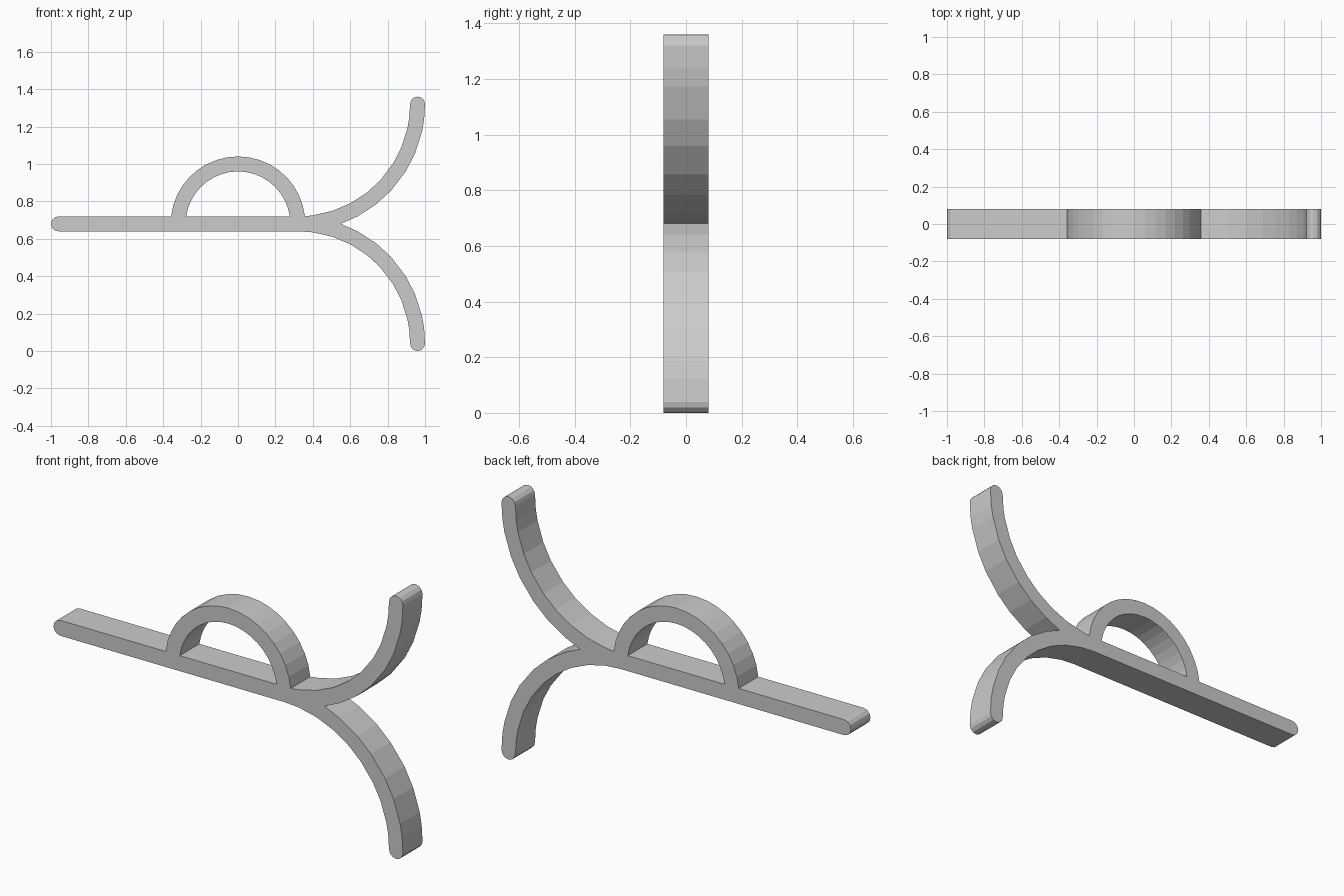
import bpy
import bmesh
from math import sin, cos, radians, degrees, asin

cube = bpy.data.objects.get("Cube")
if cube:
    bpy.data.objects.remove(cube, do_unlink=True)

MID = 0.68        # height of the bar's centre line
HALF = 0.04       # half the strip thickness
DEPTH = 0.08      # half the extrusion depth
ARM_X, ARM_Z = 0.32, MID + 0.64    # centre of the upper arm's curve


def arc(cx, cz, r, angles):
    return [(cx + r * cos(radians(a)), cz + r * sin(radians(a))) for a in angles]


def sweep(start, end, steps):
    return [start + (end - start) * i / steps for i in range(steps + 1)]


# Arch, standing on the top of the bar
def arch(r):
    foot = degrees(asin(HALF / r))
    return arc(0, MID, r, sweep(180 - foot, foot, 18))


# Upper arm: inner curve, round tip, outer curve down to the fork
facets = [0, -7, -12.5, -23, -32, -43, -52, -62]
fork = -degrees(asin(0.64 / 0.68))
arm = arc(ARM_X, ARM_Z, 0.60, [-82, -72] + facets[::-1])
arm += arc(ARM_X + 0.64, ARM_Z, HALF, sweep(180, 0, 6)[1:-1])
arm += arc(ARM_X, ARM_Z, 0.68, facets + [fork])

# Lower arm mirrors the upper one
lower_arm = [(x, 2 * MID - z) for x, z in arm[-2::-1]]

# Whole outline: round bar end, arch, both arms, back along the bar
bar_end = arc(-0.96, MID, HALF, sweep(270, 90, 6))
outline = bar_end + arch(0.36) + arm + lower_arm + [(ARM_X, MID - HALF)]

# Filled profile with the arch opening, extruded along y
bm = bmesh.new()
edges = []
for loop in (outline, arch(0.28)):
    verts = [bm.verts.new((x, -DEPTH, z)) for x, z in loop]
    edges += [bm.edges.new((v, verts[i - 1])) for i, v in enumerate(verts)]
bmesh.ops.triangle_fill(bm, edges=edges, use_beauty=True, normal=(0, -1, 0))
front = bm.faces[:]
result = bmesh.ops.extrude_face_region(bm, geom=front, use_keep_orig=True)
moved = [g for g in result["geom"] if isinstance(g, bmesh.types.BMVert)]
bmesh.ops.translate(bm, verts=moved, vec=(0, 2 * DEPTH, 0))
bmesh.ops.recalc_face_normals(bm, faces=bm.faces[:])

mesh = bpy.data.meshes.new("forked_bracket")
bm.to_mesh(mesh)
bm.free()
bracket = bpy.data.objects.new("forked_bracket", mesh)
bpy.context.collection.objects.link(bracket)

# Plain grey material
colour = (0.6, 0.6, 0.6, 1)
grey = bpy.data.materials.new("light_grey")
grey.use_nodes = True
grey.diffuse_color = colour
grey.node_tree.nodes["Principled BSDF"].inputs["Base Color"].default_value = colour
mesh.materials.append(grey)
